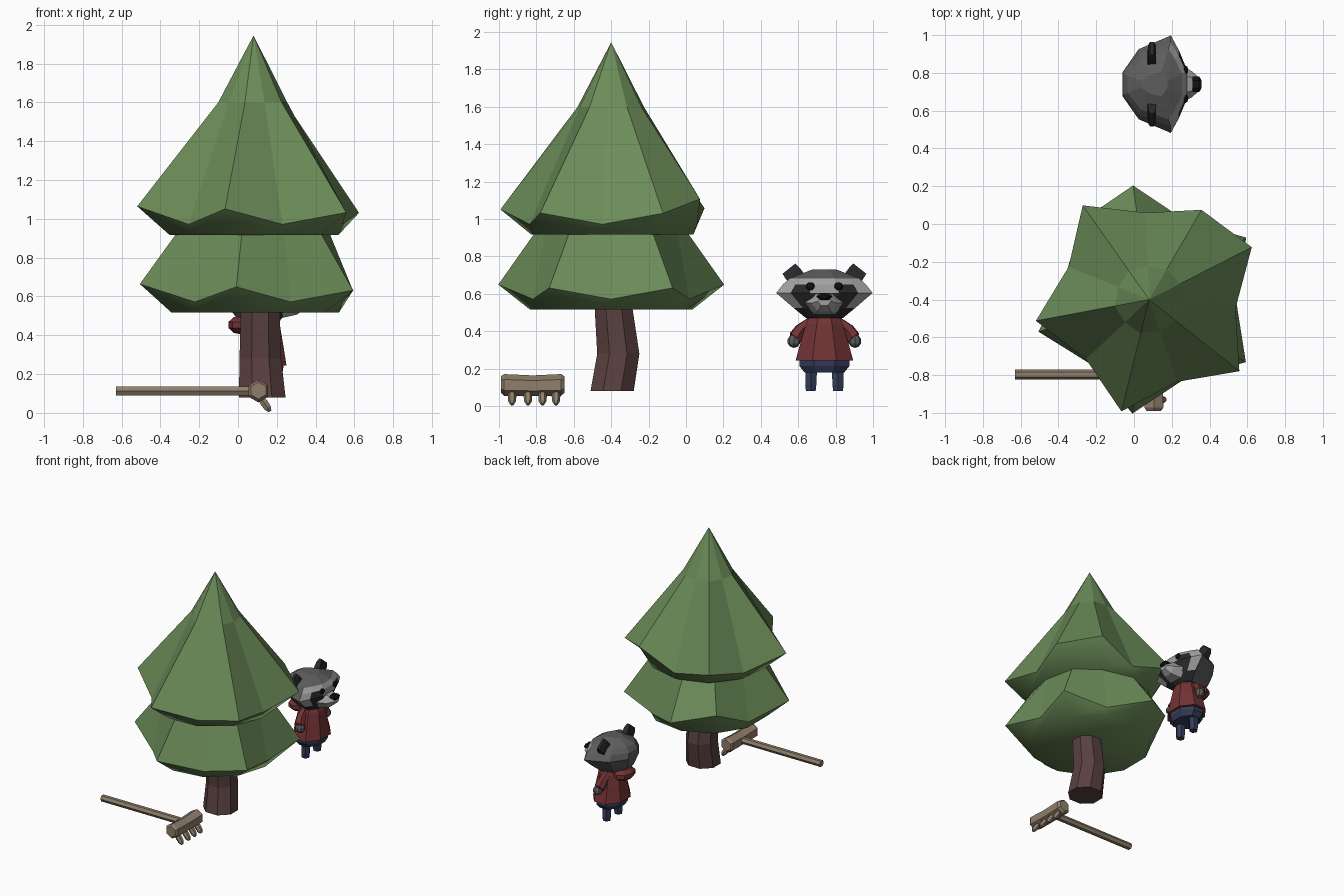
import bpy, bmesh, math
from mathutils import Vector, Matrix

if "Cube" in bpy.data.objects:
    bpy.data.objects.remove(bpy.data.objects["Cube"])


def material(name, r, g, b):
    m = bpy.data.materials.new(name)
    m.diffuse_color = (r, g, b, 1)
    m.use_nodes = True
    m.node_tree.nodes["Principled BSDF"].inputs["Base Color"].default_value = m.diffuse_color
    return m


LEAF = material("leaf", .15, .265, .1)
BARK = material("bark", .1, .052, .05)
WOOD = material("wood", .28, .21, .15)
RED = material("red_cloth", .17, .032, .034)
BLUE = material("blue_cloth", .035, .045, .1)
GREY = material("grey_fur", .11, .11, .11)
LIGHT = material("light_fur", .36, .36, .36)
DARK = material("dark_fur", .022, .022, .022)
BLACK = material("black", .006, .006, .006)


def loft(name, rings, mats, pick=lambda band, seg: 0, smooth_base=False):
    """Skin a stack of equal-sized rings and cap both ends."""
    bm = bmesh.new()
    rows = [[bm.verts.new(p) for p in r] for r in rings]
    n = len(rows[0])
    for b in range(len(rows) - 1):
        for s in range(n):
            t = (s + 1) % n
            f = bm.faces.new((rows[b][s], rows[b][t], rows[b + 1][t], rows[b + 1][s]))
            f.material_index = pick(b, s)
            f.smooth = smooth_base and b == 0
    bm.faces.new(rows[0][::-1]).smooth = smooth_base
    bm.faces.new(rows[-1])
    bmesh.ops.remove_doubles(bm, verts=bm.verts, dist=.0005)
    bmesh.ops.recalc_face_normals(bm, faces=bm.faces)
    for e in bm.edges:
        e.smooth = all(f.smooth for f in e.link_faces)
    me = bpy.data.meshes.new(name)
    bm.to_mesh(me)
    bm.free()
    ob = bpy.data.objects.new(name, me)
    bpy.context.collection.objects.link(ob)
    for m in mats:
        me.materials.append(m)
    return ob


def ring(c, rx, ry, n=8, phase=.5):
    a = [2 * math.pi * (i + phase) / n for i in range(n)]
    return [(c[0] + rx * math.cos(t), c[1] + ry * math.sin(t), c[2]) for t in a]


def tube(name, path, mat, n=6, phase=0):
    """Straight tube along path entries (x, y, z, radius)."""
    d = Vector(path[-1][:3]) - Vector(path[0][:3])
    q = d.to_track_quat('Z', 'Y')
    rings = [[Vector(p[:3]) + q @ Vector(v) for v in ring((0, 0, 0), p[3], p[3], n, phase)]
             for p in path]
    return loft(name, rings, [mat])


def ball(name, c, size, mat):
    bm = bmesh.new()
    bmesh.ops.create_uvsphere(bm, u_segments=8, v_segments=5, radius=1,
                              matrix=Matrix.Translation(c) @ Matrix.Diagonal((*size, 1)))
    me = bpy.data.meshes.new(name)
    bm.to_mesh(me)
    bm.free()
    me.materials.append(mat)
    bpy.context.collection.objects.link(bpy.data.objects.new(name, me))


# Tree: zigzag skirts of eleven points, two of the tips adjacent
CX, CY = .08, -.40


def tier(name, base, turn, upper):
    def level(f):
        out = []
        for i in range(11):
            a = math.radians(turn) + 2 * math.pi * i / 11
            r, z = f(i, i == 0 or i % 2 == 1, a)
            out.append((CX + r * math.cos(a), CY + r * math.sin(a), z))
        return out
    skirt = level(lambda i, tip, a: (.55 if i == 1 else .61 if tip else .46,
                                     base + (.19 if i == 1 else
                                             .13 - .018 * math.cos(a) if tip else .055)))
    rings = [level(lambda i, tip, a: (.44, base)), skirt]
    # remaining levels: (tip radius, valley radius, z)
    for rt, rv, z in upper:
        rings.append(level(lambda i, tip, a: (rt if tip else rv, z)))
    loft(name, rings, [LEAF], smooth_base=True)


tier("upper_foliage", .917, 27, [(.185, .175, 1.6), (0, 0, 1.945)])
tier("lower_foliage", .517, 98, [(.41, .39, .93), (.28, .27, 1.08)])
loft("trunk", [ring((.125, -.395, .08), .13, .125), ring((.115, -.362, .28), .116, .122),
               ring((.115, -.39, .55), .108, .108)], [BARK])

# Rake
tube("rake_handle", [(-.63, -.797, .113, .026), (.1, -.797, .113, .026)], WOOD)
tube("rake_head", [(.105, -.99, .115, .044), (.105, -.972, .113, .058), (.105, -.82, .109, .055),
                   (.105, -.668, .113, .058), (.105, -.65, .115, .044)], WOOD, 6, .5)
for i, y in enumerate((-.93, -.845, -.767, -.695)):
    tube(f"rake_tine_{i + 1}", [(.105, y, .095, .016), (.135, y, .052, .023),
                                (.153, y, .026, .021), (.165, y, .008, .01)], WOOD)

# Animal, facing +x, mirrored about y = .74
MX, MY, BX = .11, .74, .13
HALF = [(1, .3), (.75, .7), (.5, 1), (-.5, .72), (-1, .25)]
OUTLINE = HALF + [(u, -v) for u, v in HALF[::-1]]


def head_ring(z, sx, sy):
    return [(MX + .17 * u * sx, MY + .258 * v * sy, z) for u, v in OUTLINE]


# face pattern per band: columns mask, cheek, back x5, cheek, mask, centre
PATTERN = ["2200000222", "2100000122", "2100000121", "1100000111", "0000000000"]
loft("head", [head_ring(*p) for p in ((.47, .6, .38), (.525, .85, .64), (.605, 1, 1),
                                      (.65, .98, .86), (.683, .85, .72), (.73, .4, .25))],
     [GREY, LIGHT, DARK], lambda b, s: int(PATTERN[b][s]))


def snout_ring(x, z, ry, rz):
    return [(x, MY + p[0], z + p[1]) for p in ring((0, 0, 0), ry, rz, 6, 0)]


loft("muzzle", [snout_ring(.23, .555, .11, .075), snout_ring(.305, .55, .07, .05),
                snout_ring(.345, .56, .035, .025)], [LIGHT])
loft("nose", [snout_ring(.31, .588, .042, .018), snout_ring(.345, .585, .042, .022),
              snout_ring(.358, .585, .02, .01)], [BLACK])

# Coat, hood, trousers
loft("coat", [ring((BX, MY, z), rx, ry) for z, rx, ry in
              ((.243, .13, .167), (.36, .11, .132), (.44, .095, .106), (.49, .07, .08))], [RED])
ball("hood", (.022, MY, .453), (.075, .1, .05), RED)
loft("trousers", [ring((BX, MY, z), rx, ry) for z, rx, ry in
                  ((.18, .09, .115), (.215, .11, .145), (.26, .115, .145))], [BLUE])

for side, s in (("right", -1), ("left", 1)):
    def at(x, y, z, r):
        return (x, MY + s * y, z, r)
    tube(side + "_leg", [at(.125, .073, .08, .03), at(.125, .073, .11, .034),
                         at(.125, .07, .21, .036)], BLUE)
    tube(side + "_sleeve", [at(.115, .065, .46, .025), at(.12, .125, .41, .036),
                            at(.13, .155, .365, .042), at(.132, .16, .355, .03)], RED)
    ball(side + "_paw", at(.14, .163, .347, 0)[:3], (.037, .035, .036), GREY)
    ball(side + "_eye", at(.274, .075, .64, 0)[:3], (.014, .025, .022), BLACK)
    # ear: flat tapered slab leaning outwards
    up, out = Vector((0, s * .62, .78)), Vector((0, s * .78, -.62))
    c = Vector((.095, MY + s * .13, .66))
    rings = []
    for h, w, t in ((0, .046, .024), (.065, .048, .02), (.096, .044, .01)):
        rings.append([c + up * h + out * w * a + Vector((b * t, 0, 0))
                      for a, b in ((-1, -1), (1, -1), (1, 1), (-1, 1))])
    loft(side + "_ear", rings, [DARK])
